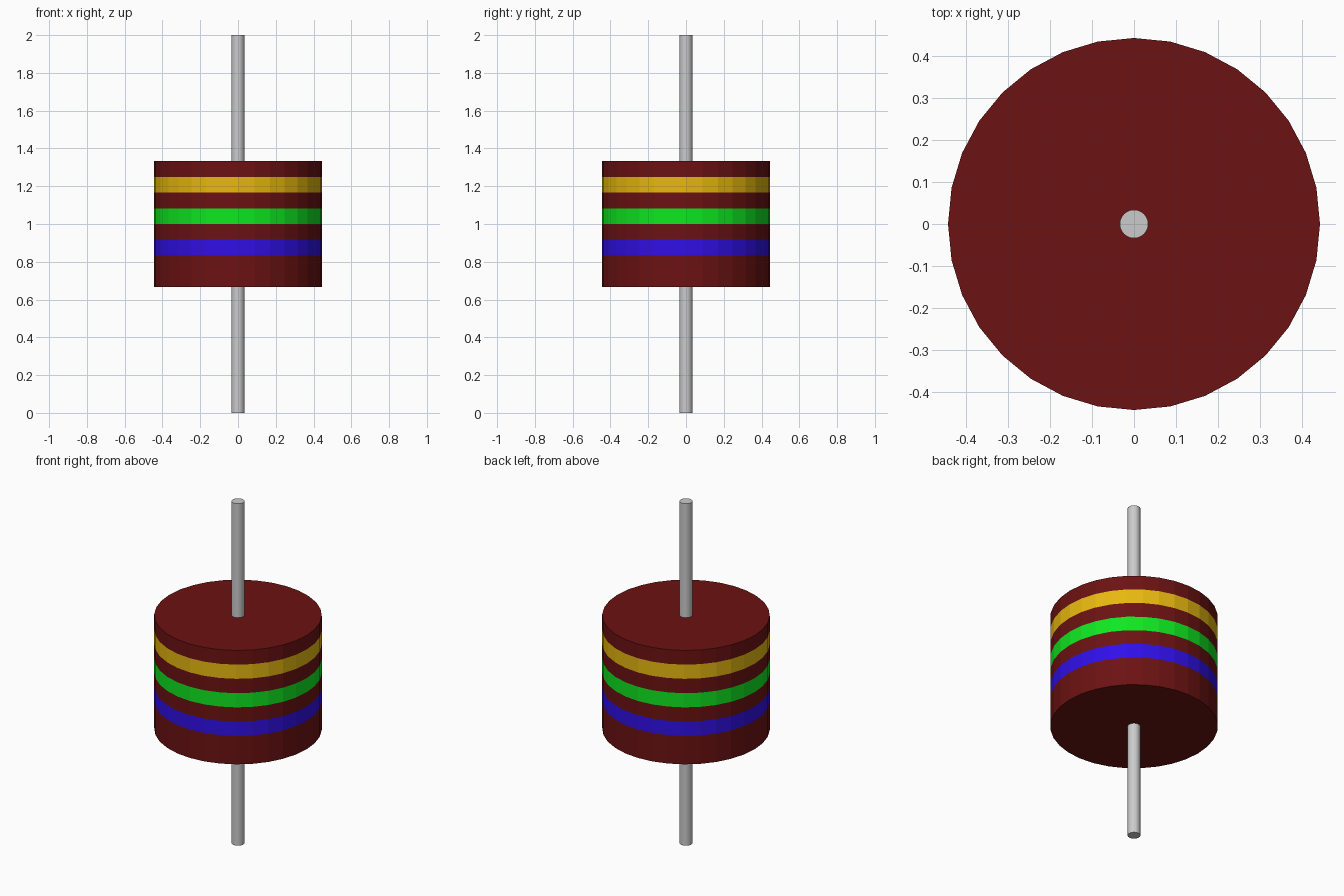
import bpy, bmesh
from math import cos, sin, tau

if "Cube" in bpy.data.objects:
    bpy.data.objects.remove(bpy.data.objects["Cube"])

SIDES = 32
BODY_R, LEAD_R = 0.444, 0.034


def material(name, rgb):
    m = bpy.data.materials.new(name)
    m.diffuse_color = (*rgb, 1)
    m.use_nodes = True
    m.node_tree.nodes["Principled BSDF"].inputs["Base Color"].default_value = m.diffuse_color
    return m


def stacked_cylinder(name, radius, levels, mats=(), slots=None):
    """Closed cylinder with a ring at each level; slots colours each segment."""
    bm = bmesh.new()
    rings = [[bm.verts.new((radius * cos(tau * i / SIDES), radius * sin(tau * i / SIDES), z))
              for i in range(SIDES)] for z in levels]
    for k, (lo, hi) in enumerate(zip(rings, rings[1:])):
        for i in range(SIDES):
            j = (i + 1) % SIDES
            face = bm.faces.new((lo[i], lo[j], hi[j], hi[i]))
            face.material_index = slots[k] if slots else 0
    bm.faces.new(rings[0][::-1])
    bm.faces.new(rings[-1])
    mesh = bpy.data.meshes.new(name)
    bm.to_mesh(mesh)
    bm.free()
    for m in mats:
        mesh.materials.append(m)
    obj = bpy.data.objects.new(name, mesh)
    bpy.context.collection.objects.link(obj)
    return obj


# Body with three flush colour bands
colours = [material("dark_red", (0.15, 0.006, 0.006)),
           material("blue", (0.03, 0.005, 0.8)),
           material("green", (0.005, 0.8, 0.015)),
           material("yellow", (0.8, 0.48, 0.005))]
stacked_cylinder("resistor_body", BODY_R,
                 [0.667, 0.833, 0.917, 1.0, 1.083, 1.167, 1.25, 1.333],
                 colours, [0, 1, 0, 2, 0, 3, 0])

# Wire leads below and above the body
stacked_cylinder("lower_lead", LEAD_R, [0, 0.667])
stacked_cylinder("upper_lead", LEAD_R, [1.333, 2])
